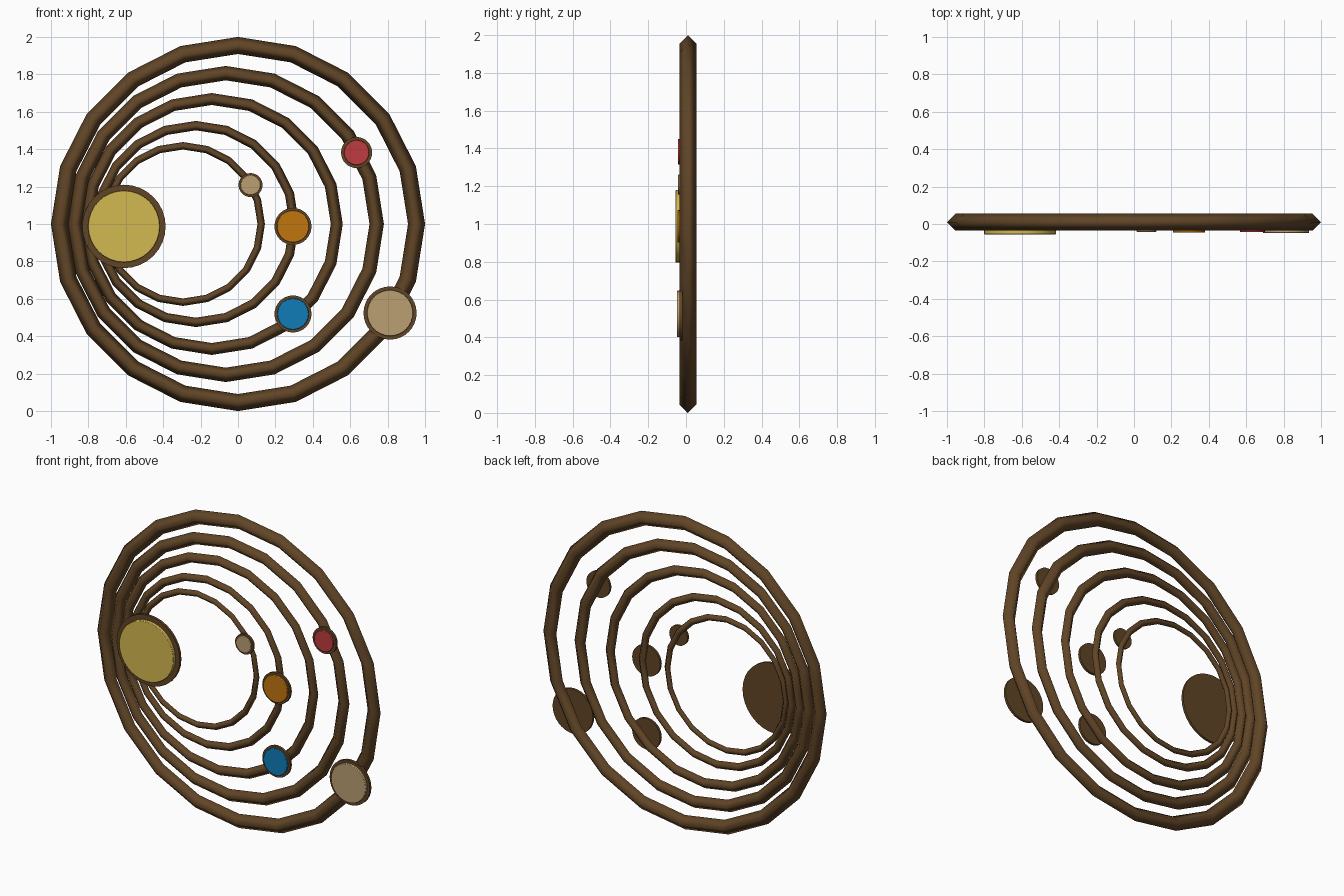
import bpy
import math

if "Cube" in bpy.data.objects:
    bpy.data.objects.remove(bpy.data.objects["Cube"], do_unlink=True)


def make_material(name, colour):
    mat = bpy.data.materials.new(name)
    mat.use_nodes = True
    mat.diffuse_color = (*colour, 1)
    bsdf = mat.node_tree.nodes["Principled BSDF"]
    bsdf.inputs["Base Color"].default_value = (*colour, 1)
    return mat


brown = make_material("dark brown", (0.12, 0.06, 0.02))
gold = make_material("gold", (0.65, 0.48, 0.08))
sand = make_material("sand", (0.50, 0.35, 0.17))
orange = make_material("orange", (0.53, 0.18, 0.005))
blue = make_material("blue", (0.005, 0.20, 0.48))
red = make_material("red", (0.52, 0.045, 0.05))

FACING = (math.pi / 2, 0, 0)  # local z turned to the front
RING_Y = 0.01


def add_ring(name, x, outer):
    # twenty-sided hoop with a diamond cross-section
    tube = outer * 0.0455
    bpy.ops.mesh.primitive_torus_add(
        major_segments=20, minor_segments=4,
        major_radius=outer - tube, minor_radius=tube,
        location=(x, RING_Y, 1), rotation=FACING)
    ring = bpy.context.object
    ring.name = name
    ring.data.materials.append(brown)
    bpy.ops.object.shade_smooth()


def add_disc(name, x, z, radius, back, front, mat, bevel=0):
    bpy.ops.mesh.primitive_cylinder_add(
        vertices=32, radius=radius, depth=back - front,
        location=(x, (back + front) / 2, z), rotation=FACING)
    disc = bpy.context.object
    disc.name = name
    disc.data.materials.append(mat)
    if bevel:
        mod = disc.modifiers.new("soft edge", "BEVEL")
        mod.width = bevel
        mod.segments = 2
    bpy.ops.object.shade_smooth_by_angle(angle=math.radians(40))


# Orbit hoops, nested towards one side
for name, x, outer in (
        ("outer_orbit", 0, 1.0),
        ("fourth_orbit", -0.065, 0.845),
        ("third_orbit", -0.14, 0.70),
        ("second_orbit", -0.225, 0.551),
        ("inner_orbit", -0.294, 0.438)):
    add_ring(name, x, outer)

# Sun and planets: a brown backing disc with a raised coloured face
for name, x, z, rim, face, mat in (
        ("sun", -0.61, 0.987, 0.223, 0.192, gold),
        ("inner_planet", 0.067, 1.208, 0.064, 0.053, sand),
        ("second_planet", 0.294, 0.987, 0.099, 0.086, orange),
        ("third_planet", 0.294, 0.519, 0.099, 0.084, blue),
        ("fourth_planet", 0.634, 1.382, 0.083, 0.067, red),
        ("outer_planet", 0.813, 0.524, 0.142, 0.123, sand)):
    front = -0.037 - rim * 0.08
    add_disc(name + "_backing", x, z, rim, -0.018, -0.034, brown)
    add_disc(name + "_face", x, z, face, -0.03, front, mat, bevel=0.003)
